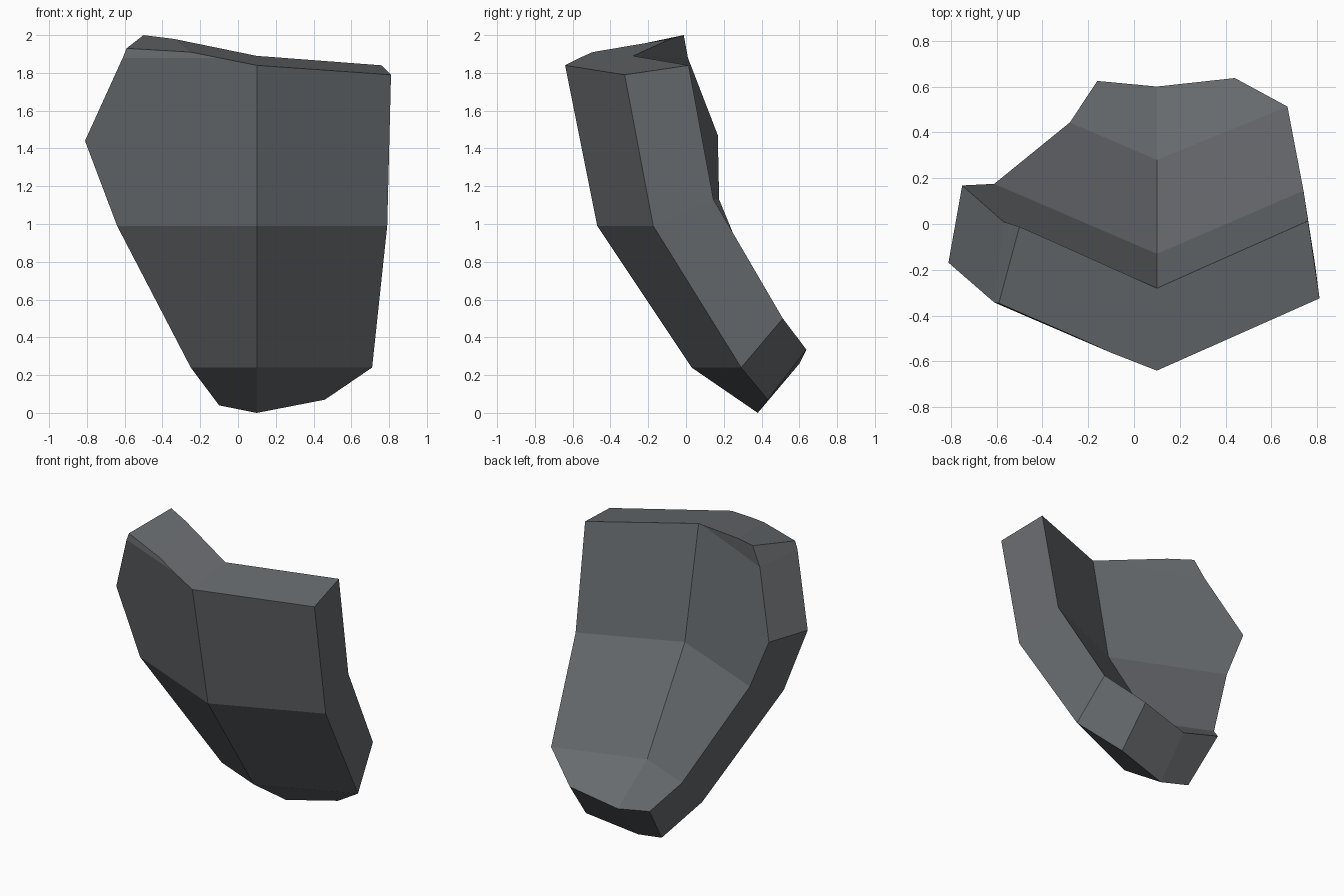
import bpy, bmesh

if "Cube" in bpy.data.objects:
    bpy.data.objects.remove(bpy.data.objects["Cube"])

RIDGE, FOLD = 0.10, 0.43        # fold line position and slope of the two wings
# bent side profiles (z, y) along the ridge, outer and inner skin
OUTER = [(0.0, 0.38), (0.24, 0.03), (0.99, -0.47), (1.88, -0.648), (1.95, -0.64)]
INNER = [(0.26, 0.60), (0.48, 0.28), (1.13, -0.13), (1.89, -0.28), (2.0, -0.27)]

# outline points: outer x, z then inner x, z
POINTS = {
    "ridge_top": (0.10, 1.84, 0.10, 1.89),
    "ridge_mid": (0.10, 0.99, 0.10, 1.13),
    "ridge_low": (0.10, 0.24, 0.10, 0.48),
    "ridge_end": (0.10, 0.00, 0.10, 0.26),
    "right_top": (0.81, 1.79, 0.76, 1.84),
    "right_mid": (0.79, 0.99, 0.74, 1.13),
    "right_low": (0.71, 0.24, 0.67, 0.50),
    "right_end": (0.46, 0.07, 0.44, 0.335),
    "left_horn": (-0.25, 1.91, -0.34, 1.98),
    "left_tip": (-0.59, 1.93, -0.50, 2.00),
    "left_top": (-0.61, 1.88, -0.57, 1.88),
    "crease": (-0.10, 1.88, 0.06, 1.898),
    "left_point": (-0.81, 1.44, -0.75, 1.47),
    "left_mid": (-0.64, 0.99, -0.61, 1.13),
    "left_low": (-0.25, 0.24, -0.28, 0.48),
    "left_end": (-0.10, 0.04, -0.16, 0.32),
}
PANELS = [
    "ridge_top ridge_mid right_mid right_top",
    "ridge_mid ridge_low right_low right_mid",
    "ridge_low ridge_end right_end right_low",
    "ridge_top crease left_top left_point left_mid ridge_mid",
    "crease left_horn left_tip left_top",
    "ridge_mid left_mid left_low ridge_low",
    "ridge_low left_low left_end ridge_end",
]


def skin(profile, x, z):
    """Point on the folded, bent sheet at x, z."""
    for (z0, y0), (z1, y1) in zip(profile, profile[1:]):
        if z <= z1:
            break
    y = y0 + (y1 - y0) * (z - z0) / (z1 - z0)
    return (x, y + FOLD * abs(x - RIDGE), z)


# Folded plate: outer panels, matching inner panels, rim between them
bm = bmesh.new()
outer = {n: bm.verts.new(skin(OUTER, p[0], p[1])) for n, p in POINTS.items()}
inner = {n: bm.verts.new(skin(INNER, p[2], p[3])) for n, p in POINTS.items()}
edges = []
for panel in PANELS:
    names = panel.split()
    bm.faces.new([outer[n] for n in names])
    bm.faces.new([inner[n] for n in reversed(names)])
    edges += list(zip(names, names[1:] + names[:1]))
for a, b in edges:
    if (b, a) not in edges:     # an edge used once lies on the rim
        bm.faces.new([outer[b], outer[a], inner[a], inner[b]])
bmesh.ops.recalc_face_normals(bm, faces=bm.faces)

mesh = bpy.data.meshes.new("folded_plate")
bm.to_mesh(mesh)
bm.free()
grey = bpy.data.materials.new("slate grey")
grey.diffuse_color = (0.135, 0.145, 0.155, 1)
grey.use_nodes = True
grey.node_tree.nodes["Principled BSDF"].inputs["Base Color"].default_value = grey.diffuse_color
mesh.materials.append(grey)
plate = bpy.data.objects.new("folded_plate", mesh)
bpy.context.collection.objects.link(plate)
